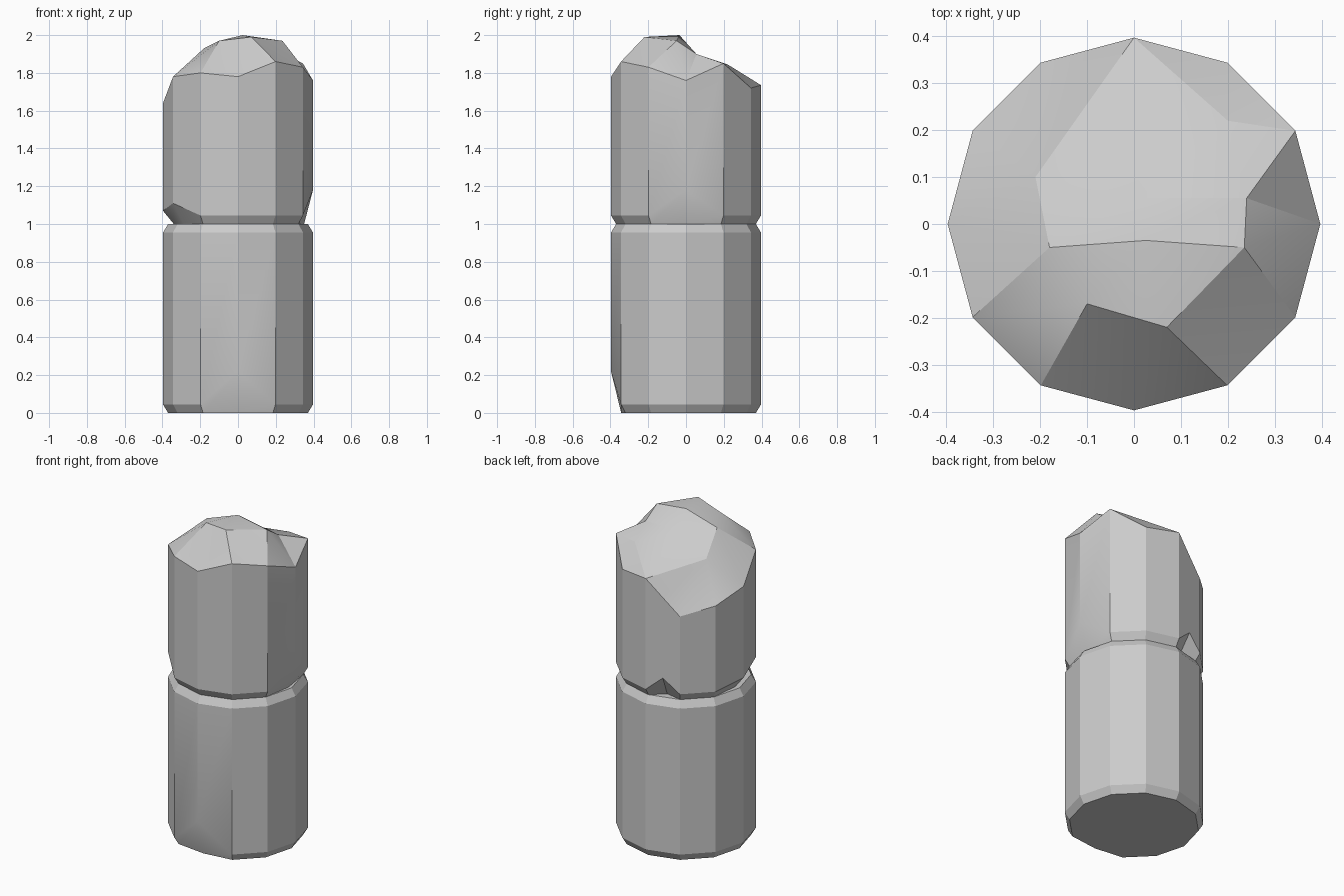
import bpy, bmesh
from math import radians, cos, sin
from mathutils import Vector
from mathutils.geometry import delaunay_2d_cdt

if "Cube" in bpy.data.objects:
    bpy.data.objects.remove(bpy.data.objects["Cube"], do_unlink=True)

stone = bpy.data.materials.new("pale grey stone")
stone.use_nodes = True
stone.diffuse_color = (0.6, 0.6, 0.6, 1)
stone.node_tree.nodes["Principled BSDF"].inputs["Base Color"].default_value = stone.diffuse_color

R = 0.397          # column radius at the corners
EDGE = 0.37        # radius of the bevelled rims
BEVEL = 0.045


def polar(angle, radius, z):
    a = radians(angle)
    return Vector((radius * cos(a), radius * sin(a), z))


def bridge(bm, low, high):
    n = len(low)
    for i in range(n):
        j = (i + 1) % n
        bm.faces.new((low[i], low[j], high[j], high[i]))


def finish(name, bm):
    bmesh.ops.recalc_face_normals(bm, faces=bm.faces)
    mesh = bpy.data.meshes.new(name)
    bm.to_mesh(mesh)
    bm.free()
    mesh.materials.append(stone)
    obj = bpy.data.objects.new(name, mesh)
    bpy.context.collection.objects.link(obj)
    bpy.ops.object.select_all(action='DESELECT')
    obj.select_set(True)
    bpy.context.view_layer.objects.active = obj
    bpy.ops.object.shade_smooth_by_angle(angle=radians(25))


def column_base(bm, corners, z, chips):
    """Bottom cap and bevel; chips give (edge height, rim radius) by angle."""
    rim, wall = [], []
    for angle, radius in corners:
        height, inner = chips.get(angle, (BEVEL, EDGE * radius / R))
        rim.append(bm.verts.new(polar(angle, inner, z)))
        wall.append(bm.verts.new(polar(angle, radius, z + height)))
    bm.faces.new(rim[::-1])
    bridge(bm, rim, wall)
    return wall


# Lower drum: bevelled at both ends, with a chip at the front foot
corners = [(a, R) for a in range(0, 360, 30)]
bm = bmesh.new()
wall = column_base(bm, corners, 0, {270: (0.22, 0.343)})
shoulder = [bm.verts.new(polar(a, r, 1 - BEVEL)) for a, r in corners]
top = [bm.verts.new(polar(a, EDGE, 1)) for a, r in corners]
bridge(bm, wall, shoulder)
bridge(bm, shoulder, top)
bm.faces.new(top)
finish("lower_drum", bm)

# Upper drum: chipped base, uneven broken rim
rim_heights = {0: 1.76, 30: 1.85, 60: 1.72, 90: 1.735, 105: 1.632, 120: 1.53,
               150: 1.58, 180: 1.64, 210: 1.78, 240: 1.80, 270: 1.78,
               300: 1.86, 330: 1.83}
corners = [(a, R * cos(radians(15)) if a == 105 else R) for a in rim_heights]
chips = {0: (0.18, 0.35), 105: (0.13, 0.31), 180: (0.07, 0.34), 210: (0.11, 0.33)}
bm = bmesh.new()
wall = column_base(bm, corners, 1, chips)
rim = [bm.verts.new(polar(a, r, rim_heights[a])) for a, r in corners]
bridge(bm, wall, rim)

# Broken crown: inner peaks joined to the rim
peaks = [(-0.21, 0.10, 1.80), (-0.18, -0.05, 1.93), (-0.10, -0.17, 1.97),
         (0.07, -0.22, 1.99), (0.235, -0.05, 1.97), (0.24, 0.055, 1.90),
         (0.01, 0.055, 1.90), (0.025, -0.035, 2.0), (0.2, 0.22, 1.845)]
verts = rim + [bm.verts.new(p) for p in peaks]
n = len(rim)
creases = [(i, (i + 1) % n) for i in range(n)]
creases += [(n + i, n + i + 1) for i in range(7)]
creases += [(n + 6, n), (n + 7, n + 1), (n + 7, n + 4), (n, 3)]
flat = [v.co.to_2d() for v in verts]
_, _, faces, origin, _, _ = delaunay_2d_cdt(flat, creases, [], 1, 1e-5)
for face in faces:
    bm.faces.new([verts[origin[i][0]] for i in face])
finish("upper_drum", bm)
